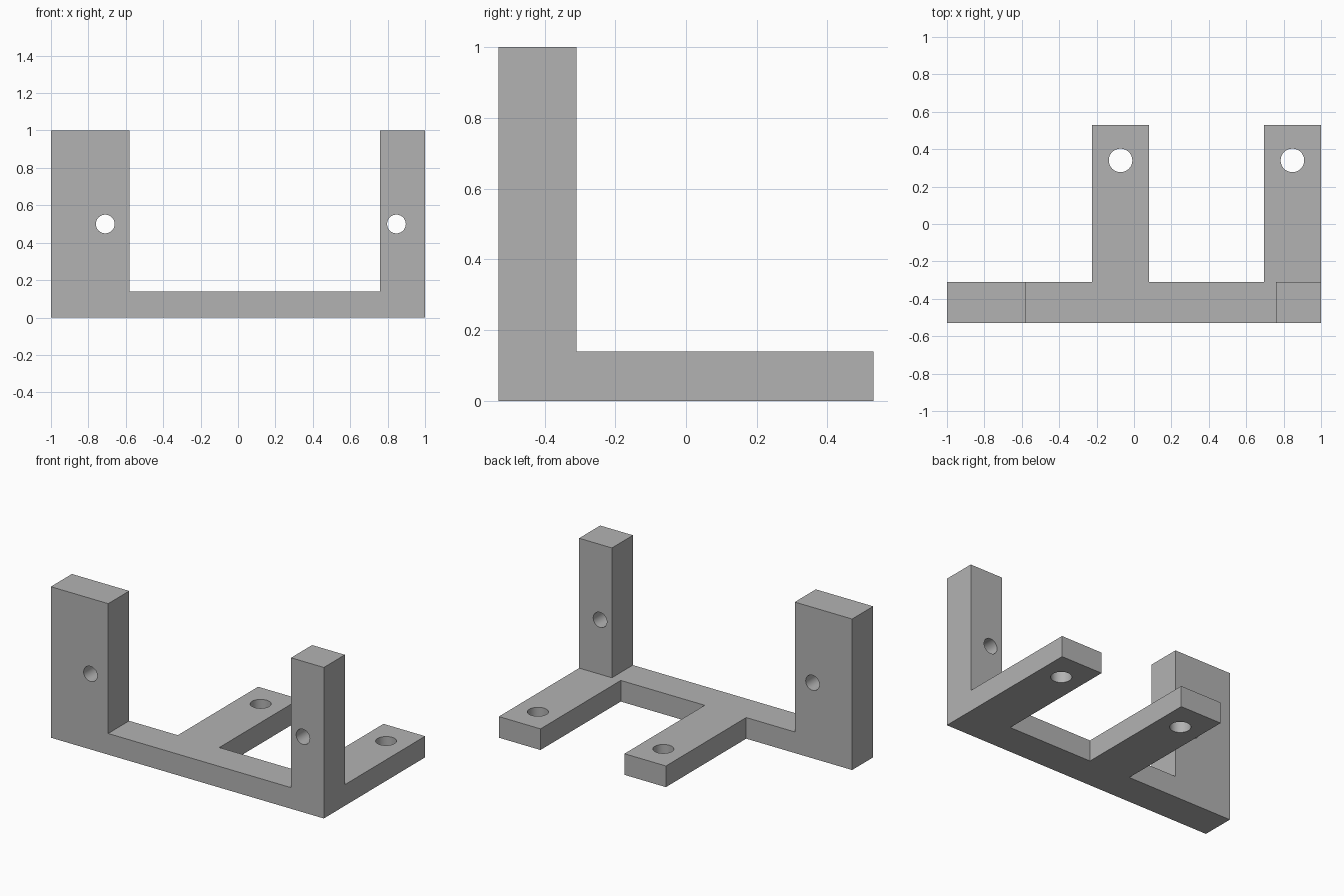
import bpy
import bmesh
import math
from mathutils import Matrix, Vector

if "Cube" in bpy.data.objects:
    bpy.data.objects.remove(bpy.data.objects["Cube"], do_unlink=True)

# Main dimensions
FRONT, FRAME_BACK, ARM_END = -0.53, -0.31, 0.53
BASE, TOP = 0.14, 1.0

grey = bpy.data.materials.new("plain grey")
grey.use_nodes = True
grey.diffuse_color = (0.45, 0.45, 0.45, 1)
grey.node_tree.nodes["Principled BSDF"].inputs["Base Color"].default_value = grey.diffuse_color


def finish(bm, name):
    bmesh.ops.recalc_face_normals(bm, faces=bm.faces[:])
    mesh = bpy.data.meshes.new(name)
    bm.to_mesh(mesh)
    bm.free()
    mesh.materials.append(grey)
    obj = bpy.data.objects.new(name, mesh)
    bpy.context.collection.objects.link(obj)
    return obj


def prism(name, profile, depth):
    """Extrude a flat outline along the depth vector."""
    bm = bmesh.new()
    face = bm.faces.new([bm.verts.new(p) for p in profile])
    new = bmesh.ops.extrude_face_region(bm, geom=[face])["geom"]
    bmesh.ops.translate(bm, vec=depth,
                        verts=[v for v in new if isinstance(v, bmesh.types.BMVert)])
    return finish(bm, name)


def drill(name, centre, radius, axis):
    """Round cutter along the given axis."""
    bm = bmesh.new()
    turn = Vector((0, 0, 1)).rotation_difference(Vector(axis)).to_matrix().to_4x4()
    bmesh.ops.create_cone(bm, cap_ends=True, segments=48, radius1=radius,
                          radius2=radius, depth=0.4,
                          matrix=Matrix.Translation(centre) @ turn)
    return finish(bm, name)


def combine(target, other, operation):
    """Apply a boolean and discard the helper."""
    other.hide_render = True
    mod = target.modifiers.new(operation.title(), "BOOLEAN")
    mod.operation, mod.solver, mod.object = operation, "EXACT", other
    bpy.context.view_layer.objects.active = target
    bpy.ops.object.modifier_apply(modifier=mod.name)
    bpy.data.objects.remove(other, do_unlink=True)


# U-shaped frame: wide right upright, crossbar, narrow left upright
outline = [(-1, 0), (1, 0), (1, TOP), (0.76, TOP), (0.76, BASE),
           (-0.58, BASE), (-0.58, TOP), (-1, TOP)]
bracket = prism("mounting_bracket", [(x, FRONT, z) for x, z in outline],
                (0, FRAME_BACK - FRONT, 0))

# Two flat arms reaching back, each with a vertical hole
for name, x0, x1, hole_x in (("centre_arm", -0.224, 0.08, -0.072),
                             ("left_arm", 0.695, 1, 0.847)):
    arm = prism(name, [(x0, FRAME_BACK, 0), (x1, FRAME_BACK, 0),
                       (x1, ARM_END, 0), (x0, ARM_END, 0)], (0, 0, BASE))
    combine(arm, drill("arm_drill", (hole_x, 0.34, BASE / 2), 0.063, (0, 0, 1)),
            "DIFFERENCE")
    combine(bracket, arm, "UNION")

# Front-to-back holes through the uprights
for x in (-0.71, 0.847):
    combine(bracket, drill("upright_drill", (x, (FRONT + FRAME_BACK) / 2, TOP / 2),
                           0.05, (0, 1, 0)), "DIFFERENCE")

# Smooth bores, crisp edges
bpy.ops.object.select_all(action="DESELECT")
bracket.select_set(True)
bpy.context.view_layer.objects.active = bracket
bpy.ops.object.shade_smooth_by_angle(angle=math.radians(30))
